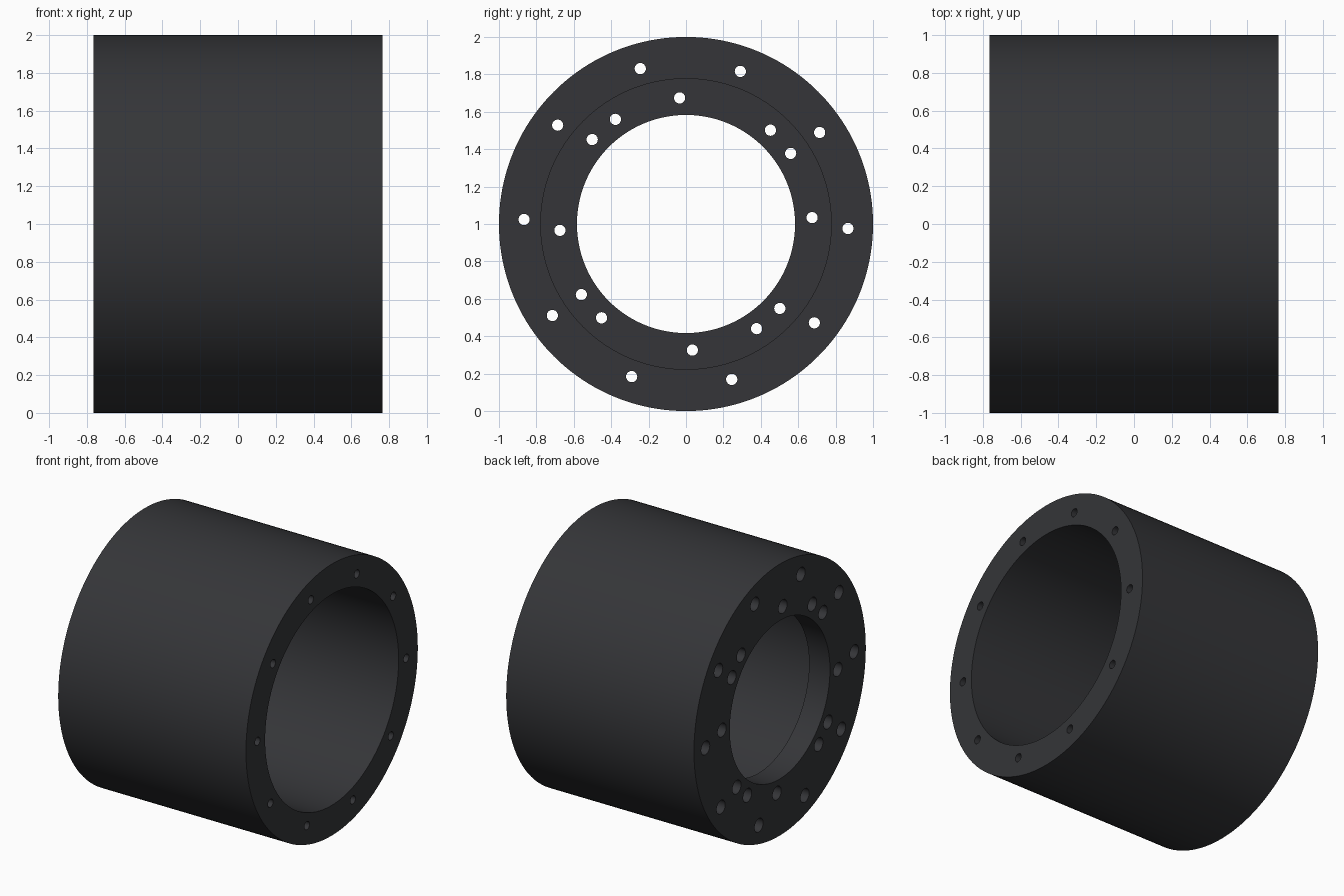
import bpy, bmesh
from math import cos, sin, radians, tau

if "Cube" in bpy.data.objects:
    bpy.data.objects.remove(bpy.data.objects["Cube"])

HALF = 0.765          # half length along x
FLOOR = -0.595        # inner face of the end flange


def revolve(bm, profile, cy, cz, segs, wrap):
    """Sweep (x, radius) points round an x-parallel axis; wrap closes the profile, otherwise cap the ends."""
    rings = [[bm.verts.new((x, cy + r * cos(tau * i / segs), cz + r * sin(tau * i / segs)))
              for i in range(segs)] for x, r in profile]
    pairs = list(zip(rings, rings[1:]))
    if wrap:
        pairs.append((rings[-1], rings[0]))
    else:
        bm.faces.new(rings[0])
        bm.faces.new(rings[-1])
    for a, b in pairs:
        for i in range(segs):
            j = (i + 1) % segs
            bm.faces.new((a[i], a[j], b[j], b[i]))


def make_object(name, bm):
    bmesh.ops.recalc_face_normals(bm, faces=bm.faces)
    mesh = bpy.data.meshes.new(name)
    bm.to_mesh(mesh)
    bm.free()
    obj = bpy.data.objects.new(name, mesh)
    bpy.context.collection.objects.link(obj)
    return obj


# Sleeve with an inward flange on the left end
bm = bmesh.new()
revolve(bm, [(-HALF, 0.583), (FLOOR, 0.583), (FLOOR, 0.777),
             (HALF, 0.777), (HALF, 1.0), (-HALF, 1.0)], 0, 1, 160, True)
body = make_object("flanged_sleeve", bm)

# Stepped bolt holes: wide counterbore on the left, narrow hole right through
holes = [(0.866, -1.6 + 36 * k) for k in range(10)]
holes += [(0.675, a + 90 * k) for k in range(4) for a in (2.9, 34, 48)]
bm = bmesh.new()
for dist, deg in holes:
    a = radians(deg)
    revolve(bm, [(-HALF - 0.1, 0.05), (-HALF + 0.09, 0.05), (-HALF + 0.09, 0.03), (HALF + 0.1, 0.03)],
            dist * cos(a), 1 + dist * sin(a), 32, False)
cutter = make_object("bolt_hole_cutter", bm)
cutter.hide_render = True

mod = body.modifiers.new("bolt_holes", 'BOOLEAN')
mod.operation = 'DIFFERENCE'
mod.solver = 'EXACT'
mod.object = cutter
bpy.context.view_layer.objects.active = body
body.select_set(True)
bpy.ops.object.modifier_apply(modifier=mod.name)
bpy.data.objects.remove(cutter)
bpy.ops.object.shade_smooth_by_angle(angle=radians(30))

# Dark finish
mat = bpy.data.materials.new("dark_grey")
mat.diffuse_color = (0.035, 0.036, 0.04, 1)
mat.use_nodes = True
mat.node_tree.nodes["Principled BSDF"].inputs["Base Color"].default_value = mat.diffuse_color
body.data.materials.clear()
body.data.materials.append(mat)
